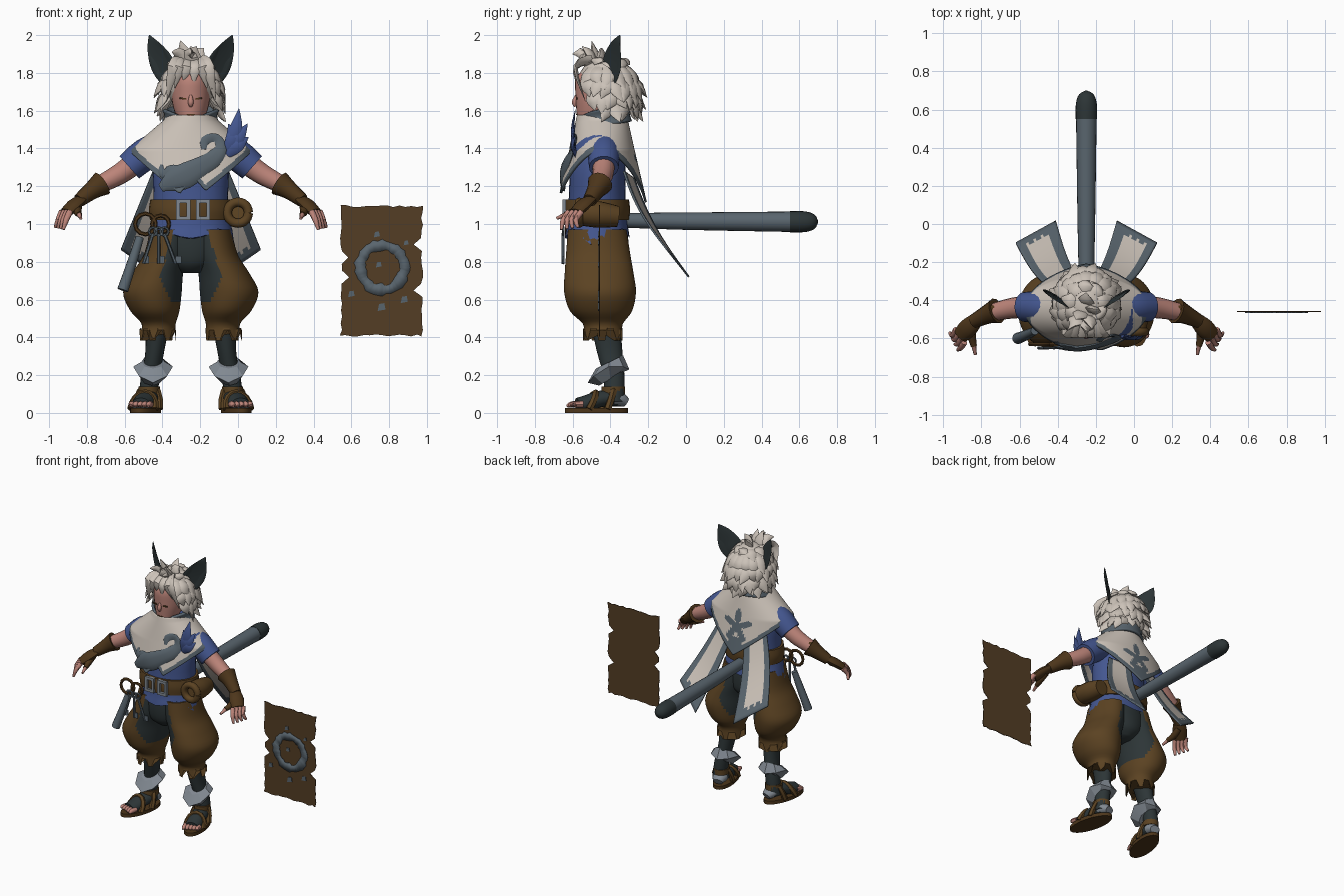
import bpy, bmesh, math, random
from mathutils import Vector as V, Matrix
from math import sin, cos, pi, radians, hypot, atan2

random.seed(4)
if "Cube" in bpy.data.objects:
    bpy.data.objects.remove(bpy.data.objects["Cube"])
OX = -0.25  # figure stands beside the hanging sheet
SIDES = ((1, "left"), (-1, "right"))

COLOURS = dict(cream=(.60, .54, .48), grey=(.10, .13, .155), dark=(.026, .036, .038),
               blue=(.058, .095, .28), brown=(.105, .055, .016), leather=(.075, .037, .011),
               skin=(.50, .23, .19), steel=(.22, .25, .285), parchment=(.088, .047, .018))
MATS = {}
for key, rgb in COLOURS.items():
    m = MATS[key] = bpy.data.materials.new(key)
    m.use_nodes = True
    m.diffuse_color = (*rgb, 1)
    m.node_tree.nodes["Principled BSDF"].inputs["Base Color"].default_value = (*rgb, 1)


def finish(name, bm, mats, rule=None, sharp=45, solid=0):
    """Turn a bmesh into an object; rule maps a face centre to a material slot."""
    bmesh.ops.recalc_face_normals(bm, faces=bm.faces)
    for f in bm.faces:
        f.smooth = True
        if rule:
            f.material_index = int(rule(f.calc_center_median()))
    bmesh.ops.translate(bm, verts=bm.verts, vec=(OX, 0, 0))
    me = bpy.data.meshes.new(name)
    bm.to_mesh(me)
    bm.free()
    for k in mats.split():
        me.materials.append(MATS[k])
    me.set_sharp_from_angle(angle=radians(sharp))
    ob = bpy.data.objects.new(name, me)
    bpy.context.collection.objects.link(ob)
    if solid:
        md = ob.modifiers.new("thickness", "SOLIDIFY")
        md.thickness, md.offset = solid, 0
    return ob


def refine(rows, n=4):
    """Catmull-Rom smoothing of a list of tuples."""
    out = []
    for i in range(len(rows) - 1):
        a, b, c, d = rows[max(i - 1, 0)], rows[i], rows[i + 1], rows[min(i + 2, len(rows) - 1)]
        for k in range(n):
            t = k / n
            out.append(tuple(q + .5 * t * (r - p + t * (2 * p - 5 * q + 4 * r - s + t * (3 * (q - r) + s - p)))
                             for p, q, r, s in zip(a, b, c, d)))
    return out + [tuple(rows[-1])]


def skin_rings(bm, rings, cap=True):
    vs = [[bm.verts.new(p) for p in r] for r in rings]
    n = len(vs[0])
    for a, b in zip(vs, vs[1:]):
        for j in range(n):
            bm.faces.new((a[j], a[(j + 1) % n], b[(j + 1) % n], b[j]))
    if cap:
        bm.faces.new(vs[0])
        bm.faces.new(vs[-1])
    return bm


def loft(bm, rows, sides=28, cap=True, warp=None, n=4):
    """Stacked ellipses, rows of (z, x, y, rx, ry)."""
    rings = [[(x + rx * cos(a), y + ry * sin(a), z + (warp(a, z) if warp else 0))
              for a in (2 * pi * j / sides for j in range(sides))] for z, x, y, rx, ry in refine(rows, n)]
    return skin_rings(bm, rings, cap)


def tube(bm, pts, radii, up=(0, 0, 1), flat=1.0, sides=10, n=3):
    """Tapered tube through points, flattened along the up hint."""
    rows = refine([(*p, r) for p, r in zip(pts, radii)], n)
    P, rings = [V(r[:3]) for r in rows], []
    for i, p in enumerate(P):
        t = (P[min(i + 1, len(P) - 1)] - P[max(i - 1, 0)]).normalized()
        s = t.cross(V(up)).normalized()
        u = s.cross(t)
        r = max(rows[i][3], .001)
        rings.append([p + r * (cos(a) * s + flat * sin(a) * u) for a in (2 * pi * j / sides for j in range(sides))])
    return skin_rings(bm, rings)


def plate(bm, pts, y, thick=.008):
    """Upright plate from an (x, z) outline."""
    return skin_rings(bm, [[(x, y + d, z) for x, z in pts] for d in (0, thick)])


def lerp_table(z, table):
    for (z0, v0), (z1, v1) in zip(table, table[1:]):
        if z >= z1:
            break
    return v0 + (v1 - v0) * (z - z0) / (z1 - z0)


new = bmesh.new

# Torso, neck and belt
finish("tunic", loft(new(), [(.92, 0, -.47, .235, .172), (1.03, 0, -.47, .205, .158), (1.15, 0, -.47, .198, .15),
       (1.3, 0, -.465, .2, .145), (1.44, 0, -.44, .17, .12), (1.52, 0, -.43, .09, .09), (1.56, 0, -.45, .085, .09)],
       warp=lambda a, z: -.045 * cos(2 * a) ** 2 * (z < .95) + .05 * abs(sin(a)) * (z < .95)), "blue")
finish("neck", loft(new(), [(1.45, 0, -.43, .06, .06), (1.6, 0, -.45, .055, .06)]), "skin")
finish("belt", loft(new(), [(1.02, 0, -.47, .216, .17), (1.075, 0, -.47, .222, .174), (1.13, 0, -.47, .214, .168)]), "brown")
bm = new()
for x in (-.04, .065):
    for dx, dz, w, h in ((-.028, 0, .01, .055), (.028, 0, .01, .055), (0, .045, .03, .01), (0, -.045, .03, .01)):
        m = Matrix.Translation((x + dx, -.645, 1.075 + dz)) @ Matrix.Diagonal((2 * w, .02, 2 * h, 1))
        bmesh.ops.create_cube(bm, size=1, matrix=m)
finish("buckles", bm, "steel")

# Rolled bundle on the left hip
bm = tube(new(), [(.25, -.55, 1.06), (.25, -.46, 1.05), (.24, -.36, 1.04)], (.068, .07, .055), sides=20)
tube(bm, [(.25 + .056 * cos(a), -.565, 1.06 + .056 * sin(a)) for a in (2 * pi * i / 12 for i in range(13))],
     [.024] * 13, up=(0, 1, 0))
finish("hip_roll", bm, "brown")

# Keys, baton and loops on the right hip
bm = tube(new(), [(-.27, -.56, .93), (-.31, -.58, .8), (-.36, -.6, .65)], (.022, .026, .03), sides=12)
for x, tilt in ((-.2, -.05), (-.17, .0), (-.14, .06)):
    tube(bm, [(x, -.65, .95), (x + tilt, -.65, .79)], (.009, .009), up=(0, 1, 0), sides=6)
    plate(bm, [(x + tilt, .79), (x + tilt + .03, .79), (x + tilt + .03, .83), (x + tilt, .83)], -.654)
    tube(bm, [(x + .022 * cos(a), -.65, .96 + .022 * sin(a)) for a in (pi * i / 4 for i in range(9))], [.007] * 9,
         up=(0, 1, 0), sides=6, n=1)
finish("keys_and_baton", bm, "grey")
bm = new()
for x, r in ((-.16, .045), (-.24, .055)):
    tube(bm, [(x + r * cos(a), -.63, 1.0 + r * sin(a)) for a in (pi * i / 6 for i in range(13))], [.011] * 13,
         up=(0, 1, 0), sides=6, n=1)
finish("hip_loops", bm, "leather")

# Trousers: brown outside, dark gusset inside
def gusset(c):
    return c.z > .6 and abs(c.x) < .1 + .28 * (.93 - c.z) - max(0, .72 - c.z) * .7
finish("trouser_seat", loft(new(), [(.74, 0, -.46, .06, .1), (.79, 0, -.46, .15, .15), (.88, 0, -.465, .2, .162),
       (1.0, 0, -.47, .2, .155)]), "brown dark", gusset)
for s, side in SIDES:
    rag = lambda a, z: (.028 * (1 if int(a * 7 / pi + .5) % 2 else -1) if z < .43 else 0)
    finish(side + "_trouser_leg", loft(new(), [(.41, s * .175, -.44, .098, .105), (.47, s * .17, -.44, .09, .105),
           (.54, s * .19, -.45, .13, .165), (.64, s * .203, -.455, .155, .19), (.74, s * .175, -.46, .135, .182),
           (.84, s * .13, -.465, .118, .17), (.97, s * .105, -.47, .11, .155)], 56, True, rag), "brown dark", gusset)

    # Lower leg, cuff and sandal
    finish(side + "_shin", loft(new(), [(.06, s * .23, -.385, .05, .058), (.18, s * .215, -.38, .05, .055),
           (.33, s * .19, -.405, .05, .068), (.5, s * .175, -.43, .07, .08)], 20), "dark")
    finish(side + "_ankle_cuff", loft(new(), [(.18, s * .205, -.4, .055, .06), (.22, s * .2, -.41, .105, .11),
           (.27, s * .2, -.405, .062, .072)], 8, True,
           lambda a, z: .035 * sin(a) + .025 * cos(2 * a) * (.2 < z < .25), 1), "steel", sharp=20)
    turn = Matrix.Rotation(s * radians(13), 4, "Z")
    def set_foot(bm):
        for v in bm.verts:
            v.co = turn @ (v.co - V((0, -.42, 0))) + V((s * .228, -.42, 0))
        return bm
    sole = [(0, 0, -.475, .074, .172), (.026, 0, -.475, .074, .172)]
    finish(side + "_sole", set_foot(loft(new(), sole, 32, n=1)), "leather")
    foot = tube(new(), [(0, -.315, .055), (0, -.36, .075), (0, -.45, .075), (0, -.53, .05), (0, -.58, .042)],
                (.035, .055, .058, .058, .05), flat=.75, sides=16)
    finish(side + "_foot", set_foot(foot), "dark steel", lambda c: c.y > -.37)
    bm = new()
    for i in range(5):
        x = s * (i - 2) * .024
        tube(bm, [(x, -.56, .045), (x, -.6, .045), (x * 1.05, -.625 + .006 * i, .036)], (.017, .016, .007), sides=8)
    finish(side + "_toes", set_foot(bm), "skin")
    bm = new()
    for y, r, h in ((-.53, .066, .085), (-.43, .066, .13)):
        tube(bm, [(r * cos(pi * i / 8), y + .05 * sin(pi * i / 8), .02 + h * sin(pi * i / 8)) for i in range(9)],
             [.02] * 9, up=(0, 1, 0), flat=1, sides=6, n=1)
    loft(bm, [(.1, 0, -.385, .056, .064), (.14, 0, -.385, .056, .064)], 16)
    finish(side + "_straps", set_foot(bm), "brown")

    # Arm, glove and fingers
    finish(side + "_sleeve", tube(new(), [(s * .14, -.435, 1.42), (s * .24, -.435, 1.37), (s * .325, -.435, 1.3)],
           (.08, .085, .078), sides=20), "blue")
    finish(side + "_arm", tube(new(), [(s * .28, -.435, 1.335), (s * .38, -.44, 1.262), (s * .5, -.465, 1.2)],
           (.06, .055, .045), sides=16), "skin")
    bm = tube(new(), [(s * .47, -.455, 1.215), (s * .52, -.475, 1.18), (s * .59, -.51, 1.125)], (.068, .05, .037), sides=12)
    tube(bm, [(s * .575, -.5, 1.135), (s * .62, -.545, 1.1), (s * .66, -.585, 1.06)], (.037, .05, .042), flat=.6, sides=12)
    tube(bm, [(s * .54, -.48, 1.19), (s * .5, -.46, 1.235), (s * .455, -.44, 1.262)], (.03, .04, .003), flat=.4, sides=8)
    tube(bm, [(s * .6, -.53, 1.1), (s * .6, -.59, 1.065), (s * .59, -.64, 1.05)], (.025, .022, .016), sides=8)
    finish(side + "_glove", bm, "leather")
    bm = tube(new(), [(s * .592, -.63, 1.052), (s * .582, -.685, 1.03)], (.014, .008), sides=8)
    for i in range(4):
        x, y = s * (.64 + .014 * i), -.62 + .022 * i
        tube(bm, [(x, y, 1.065), (x + s * .02, y - .03, 1.02), (x + s * .035, y - .04 + .008 * i, .97 + .004 * i)],
             (.017, .015, .008), sides=8)
    finish(side + "_fingers", bm, "skin")

# Shoulder cape, pointed at the front and back
CY, RX = -.445, ((1.58, .115), (1.545, .14), (1.39, .32), (1.08, .37))
RY = ((1.58, .125), (1.4, .165), (1.08, .24))
def hem(a):
    x = .33 * cos(a)
    z = 1.115 + .27 * abs(cos(a))
    return max(z, 1.25 - 1.3 * abs(x - .015)) if sin(a) < 0 else z
N, ROWS = 160, 44
rings = []
for i in range(ROWS + 1):
    ring = []
    for j in range(N):
        a = 2 * pi * j / N
        z = hem(a) + (1.575 - hem(a)) * i / ROWS
        ring.append((lerp_table(z, RX) * cos(a), CY + lerp_table(z, RY) * sin(a), z))
    rings.append(ring)
def cape_colour(c):
    a = atan2((c.y - CY) / lerp_table(c.z, RY), c.x / lerp_table(c.z, RX))
    dz = c.z - 1.32
    star = c.y > CY and hypot(c.x, dz) < .075 + .045 * cos(5 * (atan2(dz, c.x) - pi / 2))
    tab = c.y > CY and abs(c.x) < .05 and c.z < 1.24
    if c.y < CY and 0 < c.x < .24 and abs(c.z - 1.26 - .75 * c.x) < .035:
        return 2
    return star or tab or c.z - hem(a) < .034
finish("shoulder_cape", skin_rings(new(), rings, False), "cream grey blue", cape_colour, solid=.012)
finish("cape_collar", loft(new(), [(1.52, 0, -.43, .15, .135), (1.57, 0, -.43, .13, .122), (1.61, 0, -.425, .145, .13)],
       32, False, lambda a, z: .022 * sin(a) - .03 * max(0, -sin(a)) ** 6), "grey", solid=.018)

# Cape streamers
for s, side in SIDES:
    bm = new()
    tl, tr, bl, br = V((s * .05, -.275, 1.24)), V((s * .2, -.33, 1.28)), V((s * .16, .015, .72)), V((s * .37, -.1, .865))
    grid = [[bm.verts.new(tl.lerp(tr, i / 16).lerp(bl.lerp(br, i / 16), j / 24) - V((0, .03 * sin(pi * j / 24), 0)))
             for i in range(17)] for j in range(25)]
    for j in range(24):
        for i in range(16):
            f = bm.faces.new((grid[j][i], grid[j][i + 1], grid[j + 1][i + 1], grid[j + 1][i]))
            f.material_index = i < 4 or i > 12 or j > 20 + (i % 3 == 0)
    finish(side + "_streamer", bm, "cream grey", solid=.01)

# Curled scarf laid on the chest, and feathers
def on_cape(x, z):
    return (x, CY - lerp_table(z, RY) * math.sqrt(1 - (x / lerp_table(z, RX)) ** 2) - .008, z)
bm = new()
curl = [(-.16, 1.19), (-.1, 1.225), (-.03, 1.255), (.05, 1.3), (.12, 1.345), (.155, 1.4), (.13, 1.45), (.075, 1.44), (.07, 1.395)]
tube(bm, [on_cape(*p) for p in curl], (.02, .055, .068, .055, .045, .036, .03, .025, .012), up=(0, 1, 0), flat=.25)
hook = [(-.04, 1.25), (-.1, 1.265), (-.15, 1.275), (-.155, 1.315)]
tube(bm, [on_cape(*p) for p in hook], (.05, .05, .025, .006), up=(0, 1, 0), flat=.25)
finish("curled_scarf", bm, "grey")
bm = new()
for x, z in ((.255, 1.61), (.3, 1.53), (.305, 1.46), (.2, 1.53)):
    tube(bm, [(.19, -.585, 1.37), (.16 + x * .3, -.6, (z + 1.38) / 2), (x, -.585, z)], (.025, .036, .002), up=(0, 1, 0), flat=.3, sides=6)
finish("feathers", bm, "blue")

# Head and face
finish("head", loft(new(), [(1.512, 0, -.535, .022, .03), (1.545, 0, -.5, .06, .075), (1.6, 0, -.47, .088, .11),
       (1.68, 0, -.46, .103, .125), (1.78, 0, -.45, .1, .13), (1.84, 0, -.44, .05, .06)]), "skin")
finish("nose", tube(new(), [(0, -.58, 1.68), (0, -.59, 1.645), (0, -.585, 1.622)], (.008, .015, .008), up=(0, 1, 0)), "skin")
bm = new()
for s in (1, -1):
    plate(bm, [(s * .022, 1.658), (s * .06, 1.662), (s * .058, 1.67), (s * .025, 1.667)], -.582)
plate(bm, [(-.022, 1.578), (.022, 1.578), (.02, 1.582), (-.02, 1.582)], -.582)
finish("face_lines", bm, "leather")

# Hair: cap covered in swept locks
HC, HR = V((0, -.42, 1.745)), V((.135, .152, .145))
bm = new()
bmesh.ops.create_uvsphere(bm, u_segments=24, v_segments=14, radius=1, matrix=Matrix.Translation(HC) @ Matrix.Diagonal((*HR, 1)))
for el, count, gap in ((62, 9, 0), (36, 13, 35), (12, 16, 48), (-14, 15, 58), (-34, 11, 80)):
    e = radians(el)
    for k in range(count):
        a = radians(gap + (360 - 2 * gap) * (k + .5) / count)
        out = V((sin(a), -cos(a), 0))
        p = HC + V((out.x * cos(e) * HR.x, out.y * cos(e) * HR.y, sin(e) * HR.z)) * .94
        o, d = random.uniform(.045, .085), random.uniform(.09, .13) - (.07 if el > 50 else 0)
        side = V((cos(a), sin(a), 0)) * random.uniform(-.03, .03)
        n = out * cos(e) + V((0, 0, sin(e)))
        tube(bm, [p, p + out * .03 - V((0, 0, d * .45)) + n * .01, p + out * o + side - V((0, 0, d))],
             (.03, .042, .002), up=n, flat=.4, sides=6)
for x0, x1, z in ((-.09, -.125, 1.66), (-.06, -.085, 1.72), (-.02, -.04, 1.755), (.02, .015, 1.74), (.06, .085, 1.72), (.09, .13, 1.65)):
    tube(bm, [(x0 * .6, -.5, 1.87), (x0, -.585, 1.83), (x1, -.585 + abs(x1) * .4, z)], (.03, .034, .002), up=(0, 1, 0), flat=.4, sides=6)
for x, y, z in ((-.055, -.5, 1.97), (.03, -.55, 1.94), (-.1, -.56, 1.91), (.07, -.45, 1.93), (0, -.36, 1.94), (0, -.6, 1.9)):
    tube(bm, [(x * .4, y * .4 - .27, 1.84), (x * .6, y * .6 - .18, 1.9), (x, y, z)], (.045, .04, .002), up=(.3, 1, 0), flat=.5, sides=6)
finish("hair", bm, "cream")

# Pointed ears, dark inside and at the tips
for s, side in SIDES:
    face = V((s * .6, -.8, -.1)).normalized()
    axis = V((s * .15, -.4, 1.82))
    bm = tube(new(), [(s * .115, -.43, 1.74), (s * .145, -.415, 1.81), (s * .175, -.4, 1.87), (s * .2, -.375, 1.94),
              (s * .22, -.35, 2.0)], (.05, .075, .074, .045, .003), up=face, flat=.35, sides=16)
    for v in bm.verts:  # hollow the front
        depth = (v.co - axis).dot(face)
        if depth > -.005:
            v.co -= face * (depth + .005) * 1.2
    finish(side + "_ear", bm, "grey dark", lambda c: c.z > 1.955 or (c - axis).dot(face) > -.022)

# Tail
finish("tail", tube(new(), [(0, -.36, 1.02), (0, 0, 1.015), (0, .56, 1.012)], (.038, .046, .054), sides=20), "grey")
finish("tail_tip", tube(new(), [(0, .55, 1.012), (0, .63, 1.012), (0, .68, 1.012), (0, .7, 1.012)], (.056, .055, .038, .004), sides=20), "dark")

# Torn sheet with a painted ring
x0, x1, z0, z1 = .79, 1.23, .405, 1.1
rough = lambda: random.uniform(0, .012)
edge = [(x0 + (x1 - x0) * i / 14, z0 + rough()) for i in range(14)]
edge += [(x1 - rough() - (.045 if i in (7, 14) else 0), z0 + (z1 - z0) * i / 20) for i in range(20)]
edge += [(x1 - (x1 - x0) * i / 14, z1 - rough()) for i in range(14)]
edge += [(x0 + rough() + (.04 if i in (8, 11) else 0), z1 - (z1 - z0) * i / 20) for i in range(20)]
finish("torn_sheet", plate(new(), edge, -.461, .005), "parchment")
bm = new()
loops = [[bm.verts.new((1.013 + r * cos(pi * i / 20), -.464, .77 + r * sin(pi * i / 20)))
          for i in range(40) for r in [base + random.uniform(-.008, .008)]] for base in (.145, .09)]
for i in range(40):
    k = (i + 1) % 40
    bm.faces.new((loops[0][i], loops[0][k], loops[1][k], loops[1][i]))
for x, z, w in ((.85, .63, .016), (1.13, .6, .018), (.985, .945, .015), (1.01, .56, .02), (.995, .785, .014), (1.14, .9, .012)):
    plate(bm, [(x - w, z - w), (x + w, z - w * .6), (x + w * .7, z + w), (x - w * .6, z + w * .8)], -.465, .003)
finish("painted_ring", bm, "grey", solid=.003)
